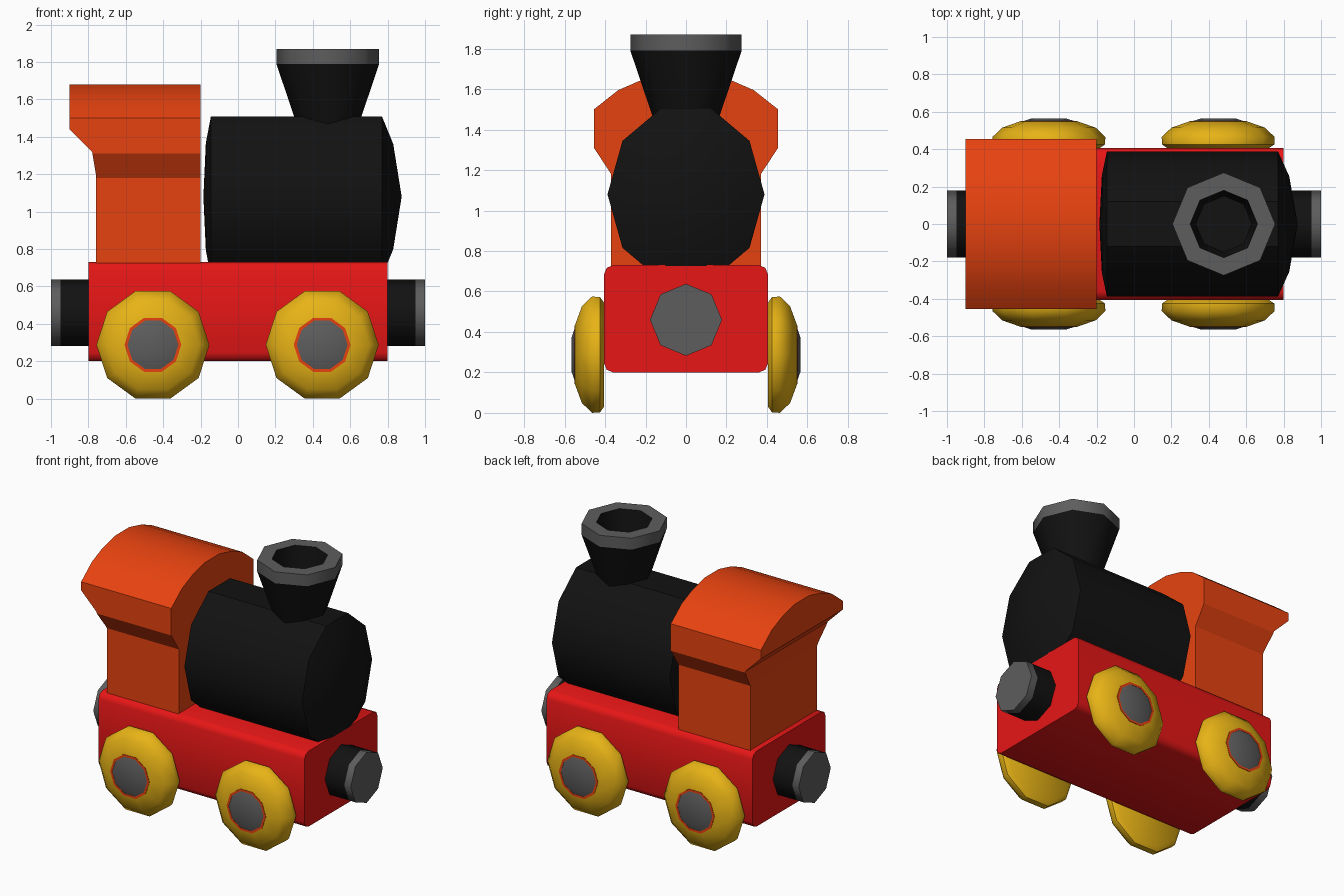
import bpy, bmesh, math
from mathutils import Vector

if "Cube" in bpy.data.objects:
    bpy.data.objects.remove(bpy.data.objects["Cube"])


def material(name, rgb):
    m = bpy.data.materials.new(name)
    m.diffuse_color = (*rgb, 1)
    m.use_nodes = True
    m.node_tree.nodes["Principled BSDF"].inputs["Base Color"].default_value = m.diffuse_color
    return m


RED = material("red", (0.8, 0.008, 0.008))
ORANGE = material("orange", (0.8, 0.055, 0.005))
YELLOW = material("yellow", (0.8, 0.45, 0.008))
BLACK = material("black", (0.006, 0.006, 0.006))
GREY = material("grey", (0.11, 0.11, 0.11))


def shade(ob, angle):
    ob.data.shade_smooth()
    ob.data.set_sharp_from_angle(angle=math.radians(angle))


def finish(name, bm, mat, angle):
    bmesh.ops.remove_doubles(bm, verts=bm.verts, dist=1e-5)
    bmesh.ops.recalc_face_normals(bm, faces=bm.faces)
    me = bpy.data.meshes.new(name)
    bm.to_mesh(me)
    bm.free()
    ob = bpy.data.objects.new(name, me)
    bpy.context.collection.objects.link(ob)
    me.materials.append(mat)
    shade(ob, angle)
    return ob


def lathe(name, profile, axis, loc, sides, mat, angle=50, squash=1.0):
    """Spin (radius, position) points around an axis; squash scales the second radius."""
    bm = bmesh.new()
    rings = []
    for r, a in profile:
        ring = []
        for i in range(sides):
            t = 2 * math.pi * i / sides
            u, v = r * math.cos(t), r * math.sin(t) * squash
            p = {"x": (a, u, v), "y": (u, a, v), "z": (u, v, a)}[axis]
            ring.append(bm.verts.new(Vector(p) + Vector(loc)))
            if r == 0:
                break
        rings.append(ring)
    for A, B in zip(rings, rings[1:]):
        for i in range(sides):
            j = (i + 1) % sides
            quad = [A[i % len(A)], A[j % len(A)], B[j % len(B)], B[i % len(B)]]
            bm.faces.new(list(dict.fromkeys(quad)))
    return finish(name, bm, mat, angle)


def extrude(name, points, move, mat, angle=30):
    bm = bmesh.new()
    face = bm.faces.new([bm.verts.new(p) for p in points])
    out = bmesh.ops.extrude_face_region(bm, geom=[face], use_keep_orig=True)
    bmesh.ops.translate(bm, vec=move, verts=[v for v in out["geom"] if isinstance(v, bmesh.types.BMVert)])
    return finish(name, bm, mat, angle)


# chassis: box with its four long edges rounded
bm = bmesh.new()
bmesh.ops.create_cube(bm, size=1)
for v in bm.verts:
    v.co = (v.co.x * 1.6, v.co.y * 0.81, 0.465 + v.co.z * 0.53)
long_edges = [e for e in bm.edges if abs(e.verts[0].co.x - e.verts[1].co.x) > 1]
bmesh.ops.bevel(bm, geom=long_edges, offset=0.045, segments=2, profile=0.5, affect="EDGES")
finish("chassis", bm, RED, 50)

# boiler with domed ends
lathe("boiler", [(0, -0.185), (0.26, -0.172), (0.388, -0.145), (0.388, 0.77), (0.255, 0.83), (0, 0.875)],
      "x", (0, 0, 1.08), 10, BLACK, 40, squash=0.45 / 0.388)

# funnel with hollow top and grey rim
lathe("funnel", [(0, 1.42), (0.15, 1.42), (0.275, 1.79), (0.18, 1.87), (0.15, 1.62), (0, 1.62)],
      "z", (0.48, 0, 0), 8, BLACK)
lathe("funnel_rim", [(0.275, 1.79), (0.275, 1.87), (0.18, 1.87), (0.275, 1.79)],
      "z", (0.48, 0, 0), 8, GREY)

# cab: end outline crossed with side outline
half = [(0.37, 0.7), (0.37, 1.18), (0.455, 1.31), (0.455, 1.5), (0.335, 1.595), (0.22, 1.645), (0.08, 1.68)]
outline = half + [(-y, z) for y, z in reversed(half)]
cab = extrude("cab", [(-0.9, y, z) for y, z in outline], (0.7, 0, 0), ORANGE)
side = [(-0.1, 0.6), (-0.1, 1.8), (-1.0, 1.8), (-1.0, 1.54), (-0.78, 1.32), (-0.76, 1.2), (-0.76, 0.6)]
cutter = extrude("cab_cutter", [(x, -0.6, z) for x, z in side], (0, 1.2, 0), ORANGE)
mod = cab.modifiers.new("outline", "BOOLEAN")
mod.operation = "INTERSECT"
mod.solver = "EXACT"
mod.object = cutter
bpy.context.view_layer.objects.active = cab
bpy.ops.object.modifier_apply(modifier=mod.name)
bpy.data.objects.remove(cutter)
shade(cab, 30)

# buffers at both ends
for s, end in ((1, "front"), (-1, "rear")):
    lathe(end + "_buffer", [(0, s * 0.78), (0.178, s * 0.78), (0.178, s * 0.95), (0, s * 0.95)],
          "x", (0, 0, 0.46), 8, BLACK)
    lathe(end + "_buffer_cap", [(0, s * 0.95), (0.178, s * 0.95), (0.178, s), (0, s)],
          "x", (0, 0, 0.46), 8, GREY)

# four wheels, each a rounded tyre, a thin ring and a hub cap
tyre = [(0, 0.405), (0.27, 0.405), (0.3, 0.425), (0.302, 0.465), (0.25, 0.515), (0.15, 0.55), (0, 0.545)]
ring = [(0.152, 0.54), (0.152, 0.552), (0.136, 0.552), (0.136, 0.54), (0.152, 0.54)]
hub = [(0, 0.54), (0.137, 0.54), (0.137, 0.55), (0.09, 0.565), (0, 0.565)]
for x, end in ((0.45, "front"), (-0.455, "rear")):
    for s, hand in ((-1, "right"), (1, "left")):
        for part, prof, mat in (("wheel", tyre, YELLOW), ("wheel_ring", ring, ORANGE), ("wheel_hub", hub, GREY)):
            lathe(f"{end}_{hand}_{part}", [(r, s * a) for r, a in prof], "y", (x, 0, 0.2875), 10, mat)
